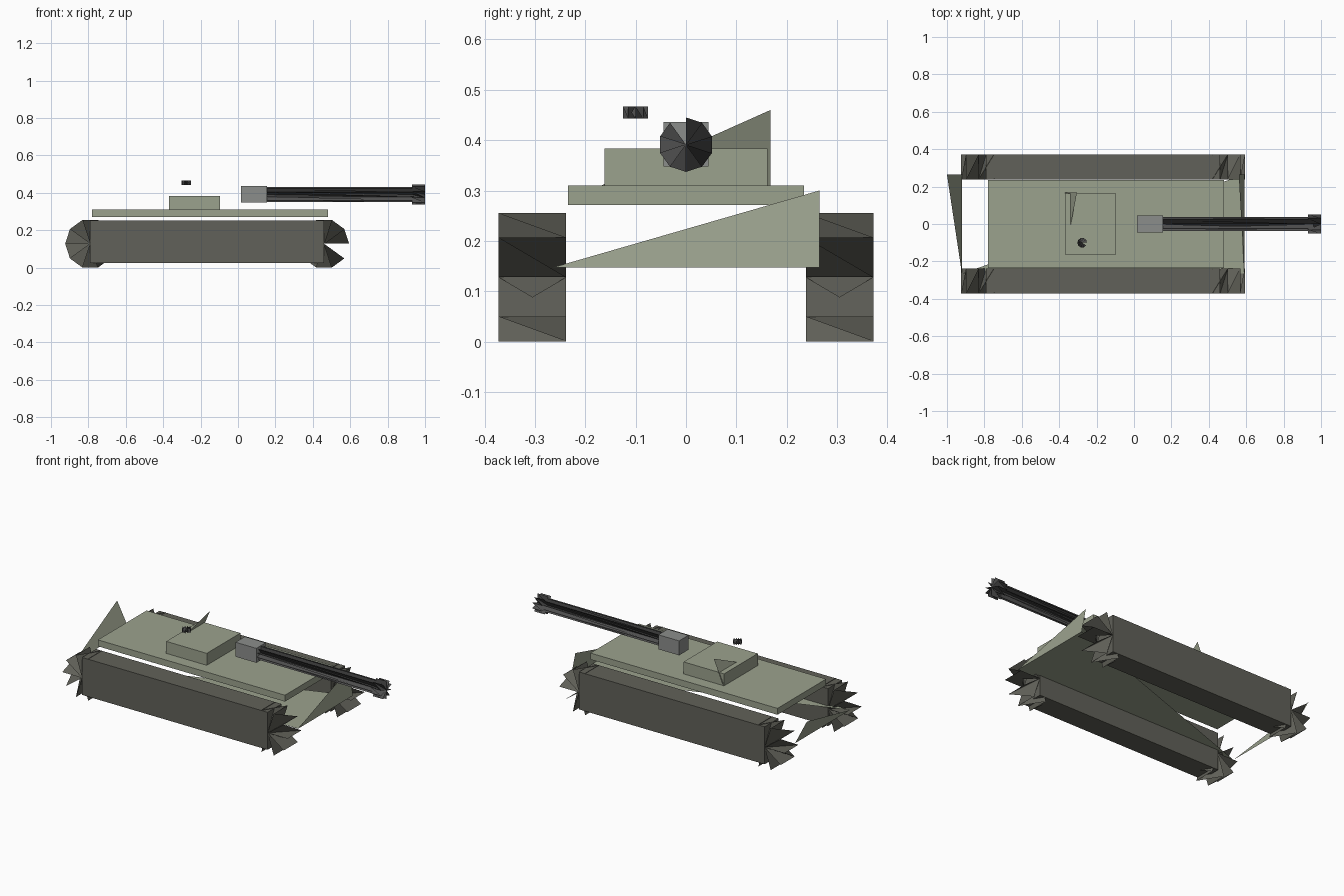
import bpy, bmesh, math
from mathutils import Vector

if "Cube" in bpy.data.objects:
    bpy.data.objects.remove(bpy.data.objects["Cube"])


def material(name, color):
    m = bpy.data.materials.new(name)
    m.diffuse_color = (*color, 1)
    m.use_nodes = True
    m.node_tree.nodes["Principled BSDF"].inputs["Base Color"].default_value = m.diffuse_color
    return m


OLIVE = material("olive", (0.33, 0.36, 0.27))
RUBBER = material("rubber", (0.12, 0.12, 0.10))
STEEL = material("steel", (0.26, 0.27, 0.26))
DARK = material("dark_steel", (0.08, 0.08, 0.08))


def make(name, bm, mat):
    mesh = bpy.data.meshes.new(name)
    bm.to_mesh(mesh)
    bm.free()
    mesh.materials.append(mat)
    ob = bpy.data.objects.new(name, mesh)
    bpy.context.collection.objects.link(ob)
    return ob


def box(name, lo, hi, mat):
    lo, hi = Vector(lo), Vector(hi)
    bm = bmesh.new()
    bmesh.ops.create_cube(bm, size=1)
    for v in bm.verts:
        v.co = Vector(v.co[i] * (hi[i] - lo[i]) + (lo[i] + hi[i]) / 2 for i in range(3))
    return make(name, bm, mat)


def panel(name, pts, mat):
    bm = bmesh.new()
    bm.faces.new([bm.verts.new(p) for p in pts])
    return make(name, bm, mat)


def star_drum(name, start, end, radius, u, w, mat, sides=10):
    """Open spiked drum: zigzag rim between two rings, fanned to both hubs."""
    start, end, u, w = map(Vector, (start, end, u, w))
    bm = bmesh.new()
    hubs = [bm.verts.new(start), bm.verts.new(end)]
    rim = []
    for i in range(sides):
        a = math.tau * i / sides
        off = (u * math.cos(a) + w * math.sin(a)) * radius
        rim += [bm.verts.new(start + off), bm.verts.new(end + off)]
    for k in range(len(rim) - 1):
        for hub in hubs:
            bm.faces.new((hub, rim[k], rim[k + 1]))
    return make(name, bm, mat)


X, Y, Z = (1, 0, 0), (0, 1, 0), (0, 0, 1)

# Tracks with spiked end wheels
for side, y0, y1 in (("near", -0.372, -0.238), ("far", 0.238, 0.372)):
    box(f"{side}_track", (-0.79, y0, 0.025), (0.46, y1, 0.253), RUBBER)
    for end, x in (("rear", -0.79), ("front", 0.46)):
        star_drum(f"{side}_{end}_wheel", (x, y0, 0.128), (x, y1, 0.128),
                  0.134, X, Z, RUBBER)

# Open hull panels: belly, nose and tail
A, B = (-0.92, -0.265, 0.147), (0.59, -0.265, 0.147)
C, D = (0.59, 0.265, 0.147), (-0.92, 0.265, 0.147)
panel("hull_belly", (A, C, B), OLIVE)
panel("hull_nose", (B, C, (0.56, 0.265, 0.3)), OLIVE)
panel("hull_tail", (A, D, (-1.0, 0.265, 0.3)), OLIVE)

# Deck and turret
box("deck", (-0.78, -0.234, 0.271), (0.48, 0.234, 0.31), OLIVE)
box("turret", (-0.37, -0.162, 0.31), (-0.097, 0.162, 0.383), OLIVE)
panel("turret_rear_panel", ((-0.37, -0.168, 0.31), (-0.37, 0.168, 0.31),
                            (-0.305, 0.168, 0.46)), OLIVE)
star_drum("hatch", (-0.277, -0.1, 0.443), (-0.277, -0.1, 0.467), 0.026, X, Y, DARK)

# Gun
box("gun_mantlet", (0.015, -0.045, 0.348), (0.155, 0.045, 0.436), STEEL)
star_drum("gun_barrel", (0.12, 0, 0.391), (0.96, 0, 0.391), 0.04, Z, Y, DARK)
star_drum("gun_muzzle", (0.93, 0, 0.391), (1.0, 0, 0.391), 0.054, Z, Y, DARK)
